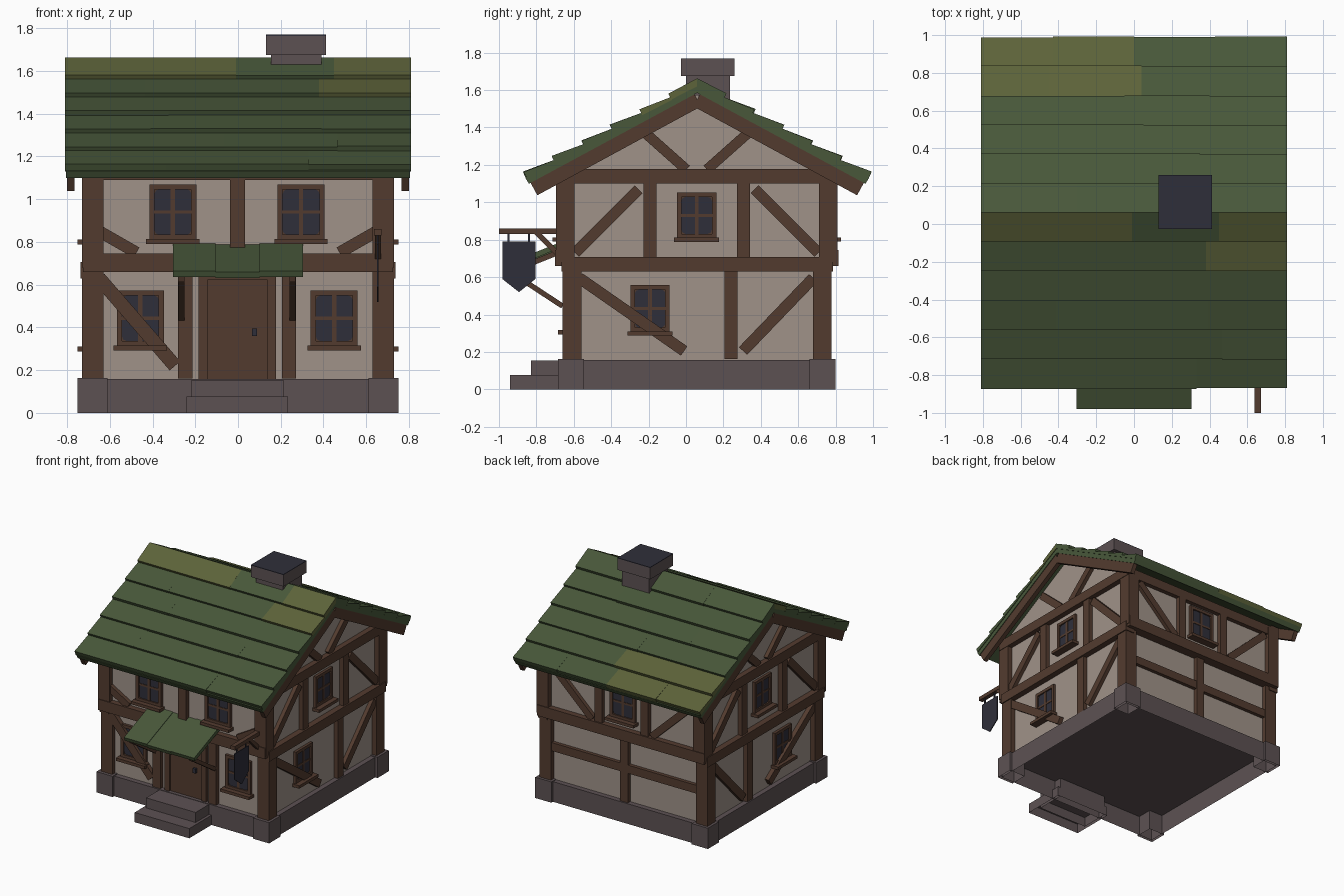
import bpy, bmesh, random
from mathutils import Vector

random.seed(4)
if "Cube" in bpy.data.objects:
    bpy.data.objects.remove(bpy.data.objects["Cube"], do_unlink=True)


def material(name, r, g, b):
    m = bpy.data.materials.new(name)
    m.use_nodes = True
    m.diffuse_color = (r, g, b, 1)
    m.node_tree.nodes["Principled BSDF"].inputs["Base Color"].default_value = (r, g, b, 1)
    return m


WOOD = material("brown timber", .086, .044, .028)
PLASTER = material("beige plaster", .35, .29, .25)
STONE = material("grey stone", .108, .083, .086)
SLATE = material("dark slate", .028, .028, .042)
GREEN = material("green shingle", .065, .097, .042)
MOSS = material("mossy shingle", .11, .125, .042)

# Drawing planes: (u, z) on the plane, d outward from the wall
PLANES = {
    "front_low": lambda u, z, d: (u, -.625 - d, z),
    "front_up": lambda u, z, d: (u, -.655 - d, z),
    "back_low": lambda u, z, d: (u, .74 + d, z),
    "back_up": lambda u, z, d: (u, .77 + d, z),
    "left": lambda u, z, d: (.69 + d, u, z),
    "right": lambda u, z, d: (-.69 - d, u, z),
    "cross": lambda u, z, d: (d, u, z),
}


def prism(name, plane, pts, d0, d1, mat, open_bottom=False):
    """Extrude an outline drawn on a plane from depth d0 to d1."""
    bm = bmesh.new()
    at = PLANES[plane]
    a = [bm.verts.new(at(u, z, d0)) for u, z in pts]
    b = [bm.verts.new(at(u, z, d1)) for u, z in pts]
    bm.faces.new(a)
    bm.faces.new(b[::-1])
    for i in range(len(pts)):
        j = (i + 1) % len(pts)
        bm.faces.new((a[i], b[i], b[j], a[j]))
    bmesh.ops.recalc_face_normals(bm, faces=bm.faces)
    if open_bottom:
        low = [f for f in bm.faces if f.normal.z < -.9]
        bmesh.ops.delete(bm, geom=low, context="FACES")
    mesh = bpy.data.meshes.new(name)
    bm.to_mesh(mesh)
    bm.free()
    mesh.materials.append(mat)
    ob = bpy.data.objects.new(name, mesh)
    bpy.context.collection.objects.link(ob)
    return ob


def rect(name, plane, u0, u1, z0, z1, d0, d1, mat=WOOD, open_bottom=False):
    return prism(name, plane, [(u0, z0), (u1, z0), (u1, z1), (u0, z1)], d0, d1, mat, open_bottom)


def box(name, x0, x1, y0, y1, z0, z1, mat=WOOD, open_bottom=False):
    return rect(name, "cross", y0, y1, z0, z1, x0, x1, mat, open_bottom)


def bar(name, plane, p, q, width, d0=-.01, d1=.03, mat=WOOD):
    p, q = Vector(p), Vector(q)
    t = (q - p).normalized() * width / 2
    n = Vector((-t.y, t.x))
    return prism(name, plane, [p + n, q + n, q - n, p - n], d0, d1, mat)


def window(plane, u, z, h=.26, w=.22):
    a, b, f = w / 2, h / 2, .024
    rect("window_backing", plane, u - a, u + a, z - b, z + b, -.01, .006)
    for s in (-1, 1):
        edge = sorted((u + s * a, u + s * (a - f)))
        rect("window_jamb", plane, *edge, z - b, z + b, 0, .022)
        edge = sorted((z + s * b, z + s * (b - f)))
        rect("window_rail", plane, u - a, u + a, *edge, 0, .021)
        for t in (-1, 1):
            # pane with its outer corner cut
            x, y, c = a - f, b - f, .02
            shape = [(.01, .008), (x, .008), (x, y - c), (x - c * .3, y - c * .3), (x - c, y), (.01, y)]
            prism("window_pane", plane, [(u + s * i, z + t * j) for i, j in shape], .004, .011, SLATE)
    rect("window_mullion", plane, u - .01, u + .01, z - b, z + b, 0, .016)
    rect("window_crossbar", plane, u - a, u + a, z - .008, z + .008, 0, .015)
    rect("window_sill", plane, u - a - .015, u + a + .015, z - b - .02, z - b + .003, -.01, .06)


# Stone base and steps
box("plinth", -.73, .73, -.665, .78, 0, .158, STONE, True)
for x in (-.68, .68):
    for y in (-.615, .73):
        box("corner_stone", x - .07, x + .07, y - .07, y + .07, 0, .163, STONE, True)
box("upper_step", -.217, .213, -.83, -.6, 0, .155, STONE, True)
box("lower_step", -.24, .235, -.94, -.6, 0, .076, STONE, True)

# Walls
box("lower_wall", -.69, .69, -.625, .74, .158, .7, PLASTER, True)
prism("upper_wall", "cross", [(-.655, .68), (.77, .68), (.77, 1.19), (.058, 1.575), (-.655, 1.19)],
      -.69, .69, PLASTER)

# Corner posts and horizontal beams
for x in (-.68, .68):
    for y in (-.61, .728):
        box("lower_post", x - .05, x + .05, y - .05, y + .05, .162, .68)
    for y in (-.645, .76):
        box("upper_post", x - .05, x + .05, y - .05, y + .05, .68, 1.15)
for plane in ("front_up", "back_up"):
    rect("floor_beam", plane, -.725, .725, .66, .745, -.06, .045)
    rect("top_beam", plane, -.725, .725, 1.09, 1.165, -.06, .035)

# Front timbers, door and windows
for x in (-.305, .295):
    window("front_up", x, .94)
for x in (-.457, .45):
    window("front_low", x, .443)
rect("front_centre_post", "front_up", -.038, .032, .74, 1.1, -.01, .035)
for s in (-1, 1):
    bar("front_short_brace", "front_up", (s * .65, .85), (s * .475, .75), .055)
bar("front_long_brace", "front_low", (-.65, .63), (-.295, .22), .065, d1=.034)
for u0, u1 in ((-.28, -.213), (.205, .272)):
    rect("door_post", "front_low", u0, u1, .162, .67, -.01, .035)
for u0, u1 in ((-.185, -.142), (.137, .177)):
    rect("door_jamb", "front_low", u0, u1, .158, .66, -.01, .025)
rect("door_header", "front_low", -.185, .177, .622, .665, -.01, .024)
rect("door", "front_low", -.145, .14, .158, .63, -.01, .012)
rect("door_handle", "front_low", .065, .09, .36, .395, .01, .03, SLATE)

# Back timbers and window
window("back_up", 0, .94)
rect("back_rail", "back_low", -.68, .68, .39, .455, -.01, .028)
rect("back_centre_post", "back_low", -.035, .035, .16, .68, -.01, .032)
for s in (-1, 1):
    rect("back_upper_post", "back_up", s * .2 - .033, s * .2 + .033, .74, 1.1, -.01, .035)
    bar("back_brace", "back_up", (s * .61, 1.08), (s * .26, .75), .055)

# Side timbers and windows, the same on both sides
for plane in ("left", "right"):
    rect("side_floor_beam", plane, -.665, .785, .63, .707, -.03, .048)
    rect("side_top_beam", plane, -.69, .805, 1.1, 1.177, -.03, .043)
    window(plane, .057, .93, .245, .21)
    window(plane, -.192, .432, .25, .21)
    rect("side_lower_post", plane, .205, .275, .162, .65, -.01, .035)
    bar("side_long_brace", plane, (-.57, .595), (-.01, .205), .06, d1=.034)
    bar("side_lower_brace", plane, (.68, .595), (.305, .205), .06)
    for s in (-1, 1):
        mid = .057
        rect("side_upper_post", plane, mid + s * .25 - .034, mid + s * .25 + .034, .7, 1.11, -.01, .035)
        bar("side_upper_brace", plane, (mid + s * .31, 1.07), (mid + s * .65, .73), .058)
        bar("gable_strut", plane, (mid + s * .28, 1.375), (mid + s * .055, 1.175), .055)
        bar("barge_board", plane, (.06, 1.55), (.06 + s * .875, 1.075), .085, .075, .11)

# Roof deck and shingle rows
RIDGE, SLOPE, ROW = .06, .54, .155


def deck(run, lift=0):
    return 1.63 - SLOPE * run + lift


for s in (-1, 1):
    outline = [(0, deck(0)), (.92, deck(.92)), (.9, deck(.9, -.045)), (0, deck(0, -.045))]
    prism("roof_deck", "cross", [(RIDGE + s * r, z) for r, z in outline], -.805, .805, GREEN)

front_cuts = [(-.01, .45), (-.435, .38), (-.325, -.045), (-.41, .39), (-.41, -.065, .465), (-.335, .06, .33)]
back_cuts = [(-.3, .2), (-.1, .35), (-.4, .05), (-.05, .4), (-.45, .04), (-.43, 0, .43)]
mossy = {(-1, 0, 0), (-1, 0, 2), (-1, 1, 2), (1, 4, 0), (1, 4, 1), (1, 5, 0), (1, 5, 1)}
for s, cuts in ((-1, front_cuts), (1, back_cuts)):
    for k, row in enumerate(cuts):
        stops = (-.81, *row, .81)
        for i in range(len(stops) - 1):
            lift = random.uniform(-.004, .004)
            r0 = max(0, k * ROW - .02)
            r1 = (k + 1) * ROW + lift
            outline = [(r0, deck(r0, .008 if k else .033)), (r1, deck(r1, .035 + lift)),
                       (r1 - .016, deck(r1, .003)), (r0, deck(r0, -.01))]
            prism("roof_shingle", "cross", [(RIDGE + s * r, z) for r, z in outline],
                  stops[i], stops[i + 1], MOSS if (s, k, i) in mossy else GREEN)

# Chimney
box("chimney_stack", .155, .39, 0, .235, 1.4, 1.69, STONE)
box("chimney_cap", .13, .413, -.026, .26, 1.675, 1.765, STONE)
box("chimney_top", .13, .413, -.026, .26, 1.765, 1.77, SLATE)

# Door awning on two brackets
stops = (-.305, -.105, .1, .305)
for i in range(3):
    drop = .004 * (i % 2)
    outline = [(-.65, .795), (-.98, .663), (-.97, .635), (-.65, .765)]
    prism("awning_shingle", "cross", [(y, z - drop) for y, z in outline], stops[i], stops[i + 1], GREEN)
for x in (-.265, .255):
    bar("awning_rafter", "cross", (-.65, .745), (-.95, .625), .028, x - .015, x + .015)
    bar("awning_strut", "cross", (-.66, .445), (-.93, .622), .028, x - .014, x + .014)

# Hanging sign on a bracket
box("sign_arm", .637, .672, -1, -.67, .83, .86)
bar("sign_brace", "cross", (-.68, .72), (-.8, .84), .028, .64, .669)
for y in (-.95, -.84):
    box("sign_hanger", .651, .658, y - .005, y + .005, .785, .832, SLATE)
shield = [(-.982, .79), (-.805, .79), (-.805, .59), (-.893, .52), (-.982, .59)]
prism("sign_board", "cross", shield, .651, .658, SLATE)
